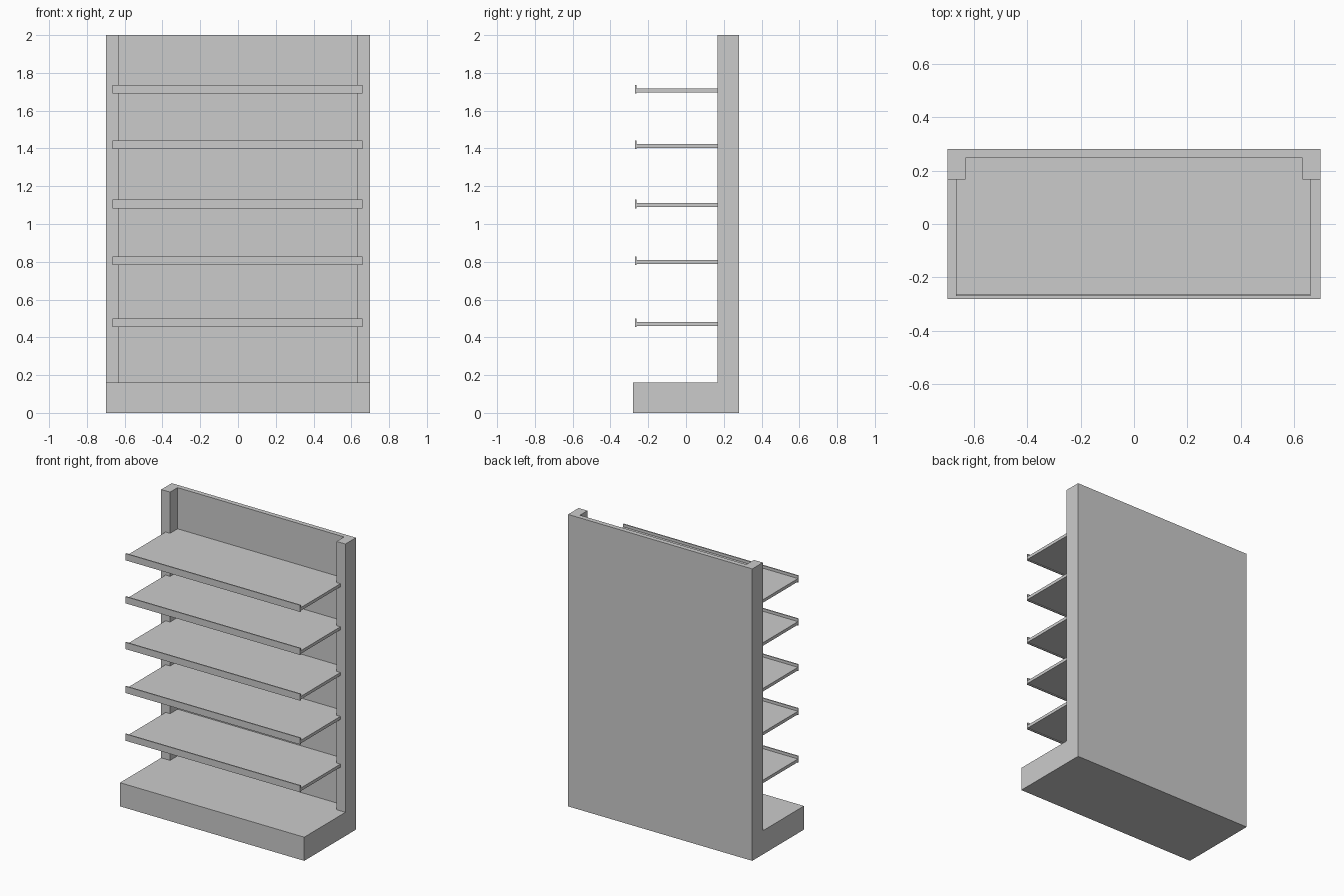
import bpy, bmesh

if "Cube" in bpy.data.objects:
    bpy.data.objects.remove(bpy.data.objects["Cube"])

W, D, H = 0.698, 0.28, 2.0      # half width, half depth, height
BASE_TOP = 0.162
POST_FRONT, PANEL_FRONT, POST_IN = 0.166, 0.247, 0.631


def prism(name, outline, z0, z1):
    """Extrude an xy outline from z0 to z1."""
    bm = bmesh.new()
    face = bm.faces.new([bm.verts.new((x, y, z0)) for x, y in outline])
    ext = bmesh.ops.extrude_face_region(bm, geom=[face])
    top = [v for v in ext["geom"] if isinstance(v, bmesh.types.BMVert)]
    bmesh.ops.translate(bm, verts=top, vec=(0, 0, z1 - z0))
    bmesh.ops.recalc_face_normals(bm, faces=bm.faces)
    mesh = bpy.data.meshes.new(name)
    bm.to_mesh(mesh)
    bm.free()
    obj = bpy.data.objects.new(name, mesh)
    bpy.context.collection.objects.link(obj)
    return obj


def box(name, x0, x1, y0, y1, z0, z1):
    return prism(name, [(x0, y0), (x1, y0), (x1, y1), (x0, y1)], z0, z1)


# Plinth
box("base", -W, W, -D, D, 0, BASE_TOP)

# Back panel with the two side posts, U-shaped in plan
half = [(POST_IN, PANEL_FRONT), (POST_IN, POST_FRONT), (W, POST_FRONT), (W, D)]
prism("back_frame", half + [(-x, y) for x, y in reversed(half)], BASE_TOP, H)

# Shelves: plate notched around the posts, with a thin raised front lip
SX0, SX1 = -0.665, 0.66
for i, z in enumerate((0.455, 0.782, 1.083, 1.396, 1.691), 1):
    plate = [(SX0, -0.262), (SX1, -0.262), (SX1, POST_FRONT), (POST_IN, POST_FRONT),
             (POST_IN, PANEL_FRONT), (-POST_IN, PANEL_FRONT),
             (-POST_IN, POST_FRONT), (SX0, POST_FRONT)]
    prism(f"shelf_{i}", plate, z + 0.006, z + 0.027)
    box(f"shelf_lip_{i}", SX0, SX1, -0.27, -0.262, z, z + 0.046)
